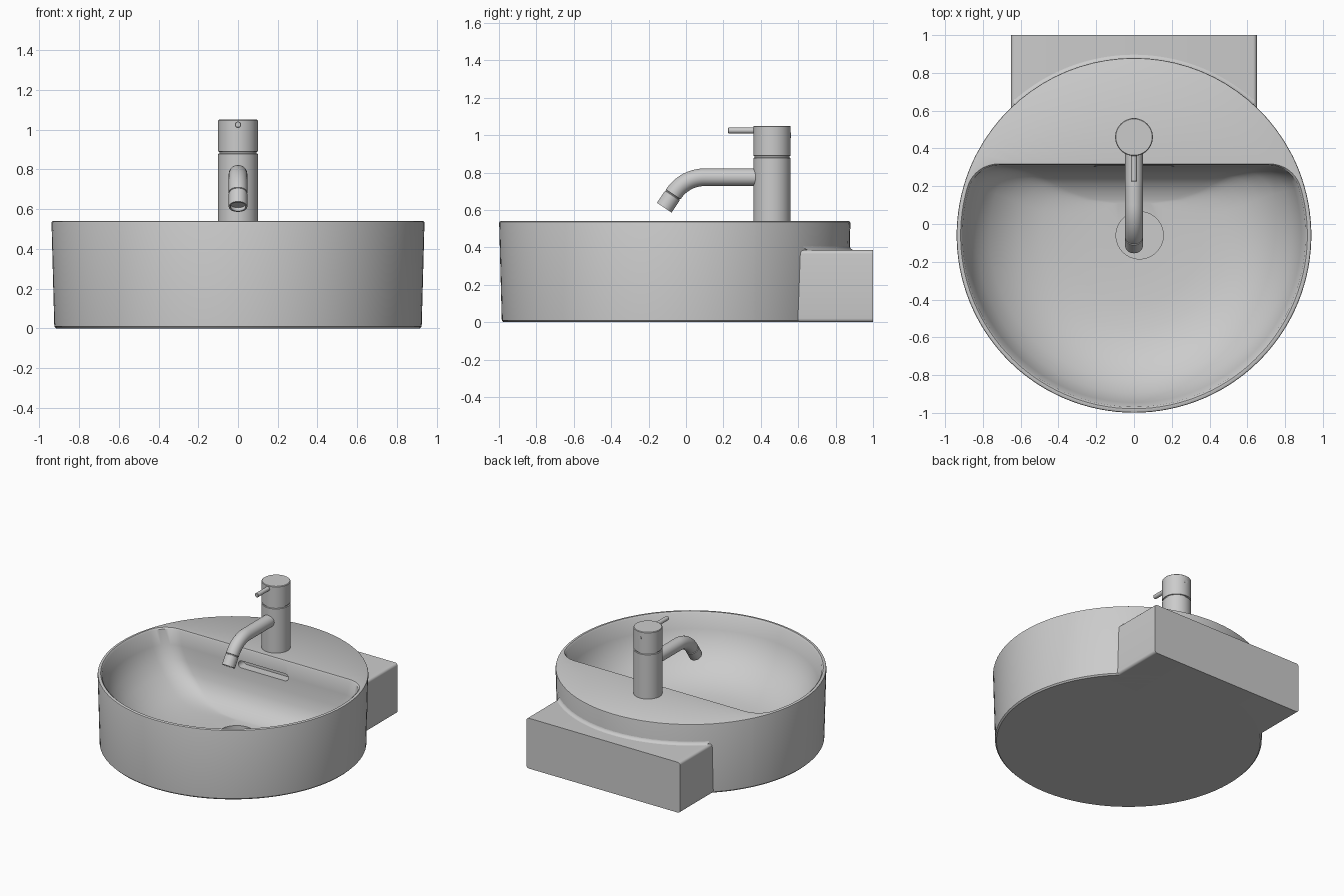
import bpy, bmesh
from math import sin, cos, pi, atan2, sqrt, tan, radians

if "Cube" in bpy.data.objects:
    bpy.data.objects.remove(bpy.data.objects["Cube"])

CY = -0.06  # centre of the round basin in y


def finish(name, bm, angle=35):
    bmesh.ops.recalc_face_normals(bm, faces=bm.faces[:])
    me = bpy.data.meshes.new(name)
    bm.to_mesh(me)
    bm.free()
    ob = bpy.data.objects.new(name, me)
    bpy.context.collection.objects.link(ob)
    smooth(ob, angle)
    return ob


def smooth(ob, angle=35):
    bpy.ops.object.select_all(action='DESELECT')
    ob.select_set(True)
    bpy.context.view_layer.objects.active = ob
    bpy.ops.object.shade_smooth_by_angle(angle=radians(angle))


def loft(name, rings, closed=True):
    """Skin a list of equal-length rings; closed rings get end caps."""
    bm = bmesh.new()
    vs = [[bm.verts.new(p) for p in r] for r in rings]
    n = len(rings[0])
    for a, b in zip(vs, vs[1:]):
        for i in range(n if closed else n - 1):
            j = (i + 1) % n
            bm.faces.new((a[i], a[j], b[j], b[i]))
    if closed:
        bm.faces.new(vs[0])
        bm.faces.new(vs[-1])
    return finish(name, bm)


def lathe(name, cx, cy, profile, n=48):
    return loft(name, [[(cx + r * cos(2 * pi * i / n), cy + r * sin(2 * pi * i / n), z)
                        for i in range(n)] for r, z in profile])


def sweep(name, stations, n=32):
    """Tube in the yz plane; station = y, z, downward angle, radius."""
    rings = []
    for y, z, t, r in stations:
        rings.append([(r * cos(2 * pi * i / n), y + r * sin(2 * pi * i / n) * -sin(t),
                       z + r * sin(2 * pi * i / n) * cos(t)) for i in range(n)])
    return loft(name, rings)


def d_ring(z, r, yb, f):
    """Circle cut by a straight back line at yb, with corners of radius f."""
    fy = yb - f
    cx = sqrt((r - f) ** 2 - (fy - CY) ** 2)
    phi = atan2(fy - CY, cx)
    pts = []
    for i in range(10):
        a = pi / 2 + (phi - pi / 2) * i / 10
        pts.append((cx + f * cos(a), fy + f * sin(a), z))
    for i in range(73):
        a = phi - (pi + 2 * phi) * i / 72
        pts.append((r * cos(a), CY + r * sin(a), z))
    pts += [(-x, y, zz) for x, y, zz in reversed(pts[:10])]
    t = atan2(cx, yb - CY)
    for i in range(1, 28):
        pts.append(((yb - CY) * tan(-t + 2 * t * i / 28), yb, z))
    return pts


# Basin: outer drum, flat rim, D-shaped bowl and drain well in one skin
bowl = [(.54, .918, .318, .17), (.53, .908, .312, .17), (.42, .885, .306, .17),
        (.32, .835, .297, .17), (.24, .765, .28, .17), (.18, .68, .252, .17),
        (.14, .60, .215, .16), (.11, .49, .17, .14), (.095, .36, .13, .12),
        (.09, .21, .11, .10)]
inner = [d_ring(*b) for b in bowl]
angles = [atan2(y - CY, x) for x, y, z in inner[0]]


def round_ring(r, z, cx=0):
    return [(cx + r * cos(a), CY + r * sin(a), z) for a in angles]


outer = [round_ring(r, z) for r, z in
         [(.915, 0), (.925, .01), (.939, .53), (.937, .537), (.932, .54)]]
well = [round_ring(.125, .088, .03), round_ring(.125, .012, .03)]
basin = loft("basin", outer + inner + well)

# Overflow slot cut into the back wall of the bowl
slot = []
for y in (.25, .37):
    ring = []
    for s in (1, -1):
        for i in range(13):
            a = -pi / 2 + pi * i / 12
            ring.append((s * (.185 + .026 * cos(a)), y, .417 + s * .026 * sin(a)))
    slot.append(ring)
cutter = loft("slot_cutter", slot)
cutter.hide_render = True
mod = basin.modifiers.new("overflow", 'BOOLEAN')
mod.object = cutter
mod.operation = 'DIFFERENCE'
mod.solver = 'EXACT'
bpy.context.view_layer.objects.active = basin
bpy.ops.object.modifier_apply(modifier="overflow")
bpy.data.objects.remove(cutter)
smooth(basin)

# Wall block behind the drum, with its long edges rounded
W, H, B = .65, .385, .02
section = []
for x, z, a0 in ((W - B, H - B, 0), (B - W, H - B, 90), (B - W, B, 180), (W - B, B, 270)):
    for i in range(6):
        a = radians(a0 + 18 * i)
        section.append((x + B * cos(a), z + B * sin(a)))
loft("wall_block", [[(x, y, z) for x, z in section] for y in (.5, 1.0)])

# Concave fillet where the drum rises out of the block
F, R = .03, .934
end = .635
strip = []
for i in range(7):
    a = pi / 2 * i / 6
    r = R + F * (1 - sin(a))
    z = H - .001 + F * (1 - cos(a))
    t = atan2(end, sqrt(r * r - end * end))
    strip.append([(r * sin(-t + 2 * t * k / 40), CY + r * cos(-t + 2 * t * k / 40), z)
                  for k in range(41)])
loft("block_fillet", strip, closed=False)

# Tap body with a groove below the turning cap
lathe("tap_body", 0, .46, [(.1, .53), (.1, .878), (.093, .88), (.093, .888),
                           (.1, .89), (.1, 1.046), (.096, 1.05)])

# Spout: straight, bent down, then a nozzle with a seam and a recessed mouth
SR, Z0, Y0, BR, BEND = .047, .775, .1, .2, radians(56)
path = [(.42, Z0, 0, SR)]
for i in range(13):
    a = BEND * i / 12
    path.append((Y0 - BR * sin(a), Z0 - BR * (1 - cos(a)), a, SR))
ey, ez = path[-1][:2]
for d, r in ((.004, SR), (.006, .043), (.01, .043), (.012, SR), (.09, SR),
             (.09, .039), (.07, .039)):
    path.append((ey - d * cos(BEND), ez - d * sin(BEND), BEND, r))
sweep("spout", path)

# Lever rod and the small screw on the back of the cap
sweep("lever", [(.4, 1.025, 0, .016), (.228, 1.025, 0, .016), (.224, 1.025, 0, .013)], 20)
sweep("cap_screw", [(.561, 1.0, 0, .014), (.54, 1.0, 0, .014)], 16)
